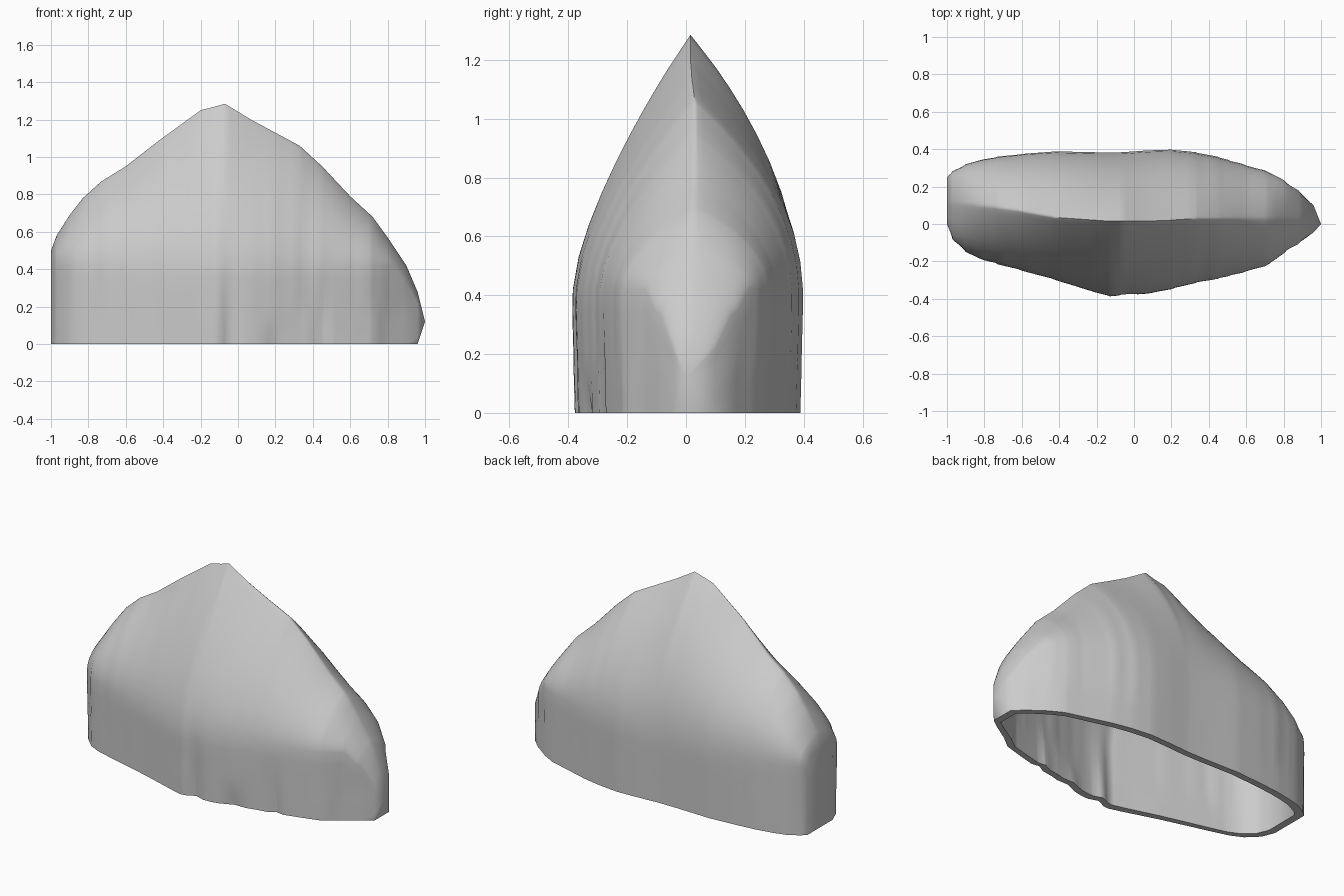
import bpy, bmesh, math

if "Cube" in bpy.data.objects:
    bpy.data.objects.remove(bpy.data.objects["Cube"])

# stations along the rock: x, front y, back y, ridge y, height, front power, back power
STATIONS = [
    (-1.00, 0.00, 0.25, 0.12, 0.50, 3, 3),
    (-0.97, -0.08, 0.28, 0.11, 0.58, 2.4, 2.6),
    (-0.90, -0.15, 0.32, 0.11, 0.69, 2.0, 2.4),
    (-0.83, -0.185, 0.34, 0.10, 0.78, 1.9, 2.3),
    (-0.73, -0.215, 0.36, 0.09, 0.87, 1.8, 2.2),
    (-0.60, -0.25, 0.375, 0.07, 0.95, 1.7, 2.1),
    (-0.42, -0.30, 0.39, 0.035, 1.09, 1.55, 2.0),
    (-0.20, -0.37, 0.385, 0.02, 1.25, 1.45, 1.9),
    (-0.13, -0.39, 0.385, 0.015, 1.268, 1.45, 1.9),
    (-0.07, -0.385, 0.385, 0.015, 1.285, 1.45, 1.9),
    (0.07, -0.375, 0.395, 0.015, 1.20, 1.45, 1.9),
    (0.20, -0.35, 0.40, 0.02, 1.13, 1.5, 1.9),
    (0.33, -0.315, 0.385, 0.03, 1.06, 1.5, 1.9),
    (0.45, -0.295, 0.36, 0.03, 0.95, 1.5, 1.9),
    (0.60, -0.255, 0.315, 0.03, 0.79, 1.6, 1.9),
    (0.72, -0.22, 0.28, 0.03, 0.68, 1.6, 1.9),
    (0.80, -0.155, 0.235, 0.03, 0.57, 1.6, 1.9),
    (0.90, -0.09, 0.16, 0.025, 0.42, 1.8, 1.9),
    (0.96, -0.045, 0.10, 0.02, 0.28, 1.8, 1.9),
]
# cracks rising from the front foot: x, half width, depth, height
CRACKS = [(-0.04, 0.06, 0.025, 0.5), (0.20, 0.08, 0.02, 0.14),
          (0.45, 0.05, 0.02, 0.4)]
WALL = 6      # rings in the upright wall
CROWN = 12    # rings in the curved crown


def station(x):
    for a, b in zip(STATIONS, STATIONS[1:]):
        if x <= b[0] + 1e-6:
            f = (x - a[0]) / (b[0] - a[0])
            return [p + (q - p) * f for p, q in zip(a, b)]
    return list(STATIONS[-1])


def section(x):
    x, front, back, ridge, h, pf, pb = station(x)
    shoulder = min(0.42, 0.78 * h)
    q = min(1.0, 0.45 + 0.48 * h)       # rounder ridge where the rock is low
    n = WALL + CROWN
    pts = []
    for i in range(2 * n + 1):
        k = min(i, 2 * n - i)
        side, power = (front, pf) if i <= n else (back, pb)
        if k <= WALL:
            z, g = shoulder * k / WALL, 0.97 + 0.03 * k / WALL
        else:
            t = math.sin((k - WALL) / CROWN * math.pi / 2)
            z, g = shoulder + (h - shoulder) * t, max(0, 1 - t ** power) ** q
        y = ridge + (side - ridge) * g
        if i <= n:
            for cx, w, d, ch in CRACKS:
                y += d * max(0, 1 - abs(x - cx) / w) * max(0, 1 - z / ch)
        pts.append((x, y, z))
    return pts


# rock skin lofted from left to right
xs = {s[0] for s in STATIONS} | {c[0] + k * c[1] for c in CRACKS for k in (-1, 0, 1)}
xs |= {round(-0.98 + 0.06 * i, 3) for i in range(32)}
xs = sorted(xs)
xs = [x for i, x in enumerate(xs) if i == 0 or x - xs[i - 1] > 0.008]

bm = bmesh.new()
rows = [[bm.verts.new(p) for p in section(x)] for x in xs]
for a, b in zip(rows, rows[1:]):
    for j in range(len(a) - 1):
        bm.faces.new((a[j], b[j], b[j + 1], a[j + 1]))
# flat left end and pointed right end
bm.faces.new(rows[0])
tip = bm.verts.new((1.0, 0.0, 0.12))
last = rows[-1]
for p, q in zip(last, last[1:] + last[:1]):
    bm.faces.new((p, tip, q))

# soften the crown so the planes blend
inner = [v for r in rows[1:-1] for v in r if 0.2 < v.co.z < 1.2]
for _ in range(2):
    bmesh.ops.smooth_vert(bm, verts=inner, factor=0.4,
                          use_axis_x=False, use_axis_y=True, use_axis_z=False)

# hollow inside: a shrunken, flipped copy of the skin joined by a rim at the foot
outer_faces = bm.faces[:]
copy = bmesh.ops.duplicate(bm, geom=outer_faces)
cavity_faces = [g for g in copy["geom"] if isinstance(g, bmesh.types.BMFace)]
for v in [g for g in copy["geom"] if isinstance(g, bmesh.types.BMVert)]:
    v.co.x *= 0.955
    v.co.y = 0.02 + (v.co.y - 0.02) * 0.89
    v.co.z *= 0.965
bmesh.ops.reverse_faces(bm, faces=cavity_faces)
bm.edges.ensure_lookup_table()
rim = [e for e in bm.edges if e.is_boundary]
bmesh.ops.bridge_loops(bm, edges=rim)

mesh = bpy.data.meshes.new("rock_shell")
bm.to_mesh(mesh)
bm.free()
rock = bpy.data.objects.new("rock_shell", mesh)
bpy.context.collection.objects.link(rock)
bpy.context.view_layer.objects.active = rock
rock.select_set(True)
bpy.ops.object.shade_smooth_by_angle(angle=math.radians(60))
